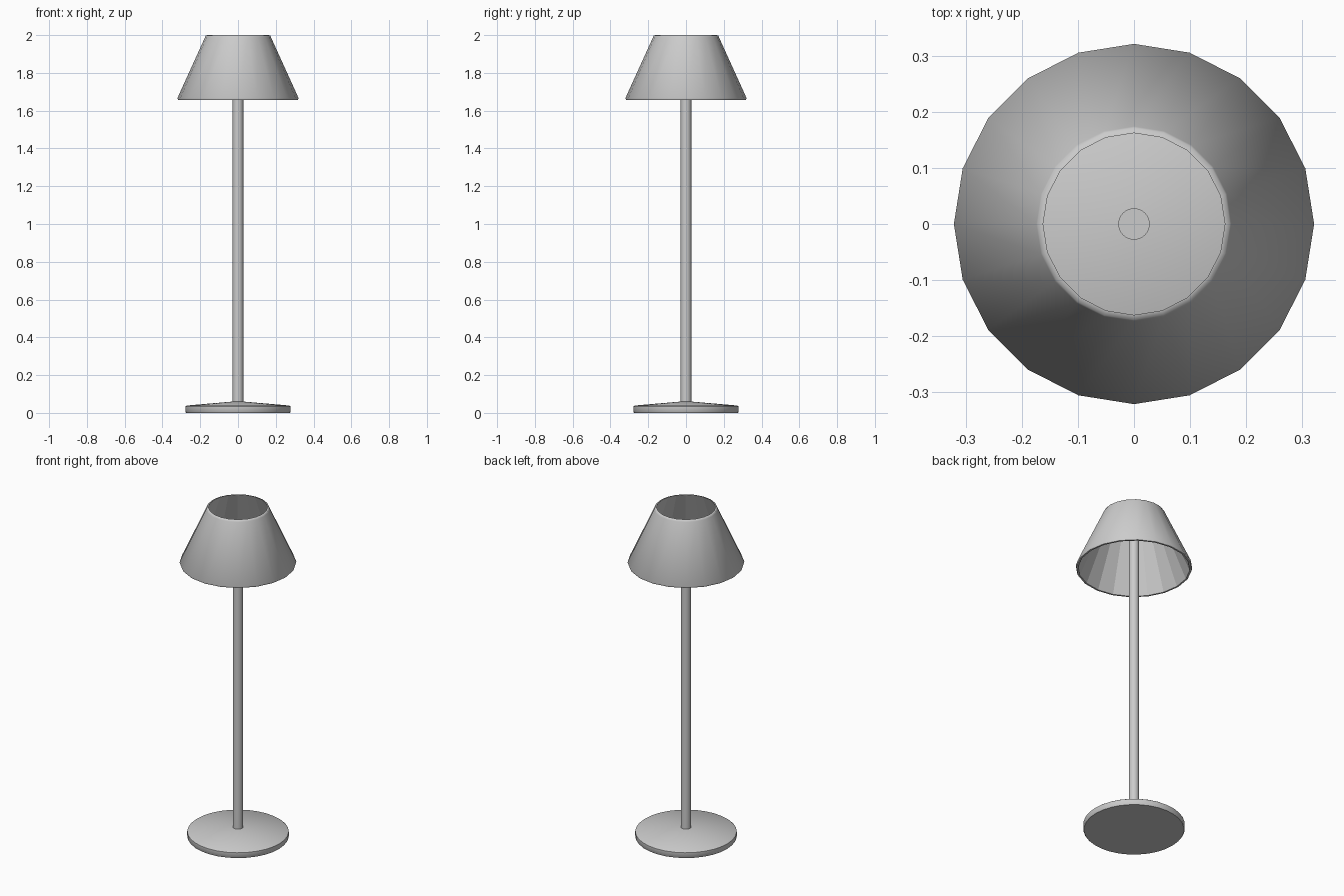
import bpy, bmesh, math

if "Cube" in bpy.data.objects:
    bpy.data.objects.remove(bpy.data.objects["Cube"])


def lathe(name, profile, sides, closed=False, smooth=None):
    """Spin (radius, z) points about z; radius 0 becomes a single pole vertex."""
    bm = bmesh.new()
    rings = []
    for r, z in profile:
        if r == 0:
            rings.append([bm.verts.new((0, 0, z))] * sides)
        else:
            rings.append([bm.verts.new((r * math.cos(2 * math.pi * i / sides),
                                        r * math.sin(2 * math.pi * i / sides), z))
                          for i in range(sides)])
    count = len(rings)
    for k in range(count if closed else count - 1):
        a, b = rings[k], rings[(k + 1) % count]
        for i in range(sides):
            j = (i + 1) % sides
            quad = list(dict.fromkeys((a[i], a[j], b[j], b[i])))
            face = bm.faces.new(quad)
            face.smooth = smooth is None or k in smooth
    bmesh.ops.recalc_face_normals(bm, faces=bm.faces)
    mesh = bpy.data.meshes.new(name)
    bm.to_mesh(mesh)
    bm.free()
    obj = bpy.data.objects.new(name, mesh)
    bpy.context.collection.objects.link(obj)
    return obj


def smooth_by_angle(obj, degrees):
    bpy.ops.object.select_all(action='DESELECT')
    obj.select_set(True)
    bpy.context.view_layer.objects.active = obj
    bpy.ops.object.shade_smooth_by_angle(angle=math.radians(degrees))


# Weighted disc base with a shallow cone top
base = lathe("base", [(0, 0), (0.275, 0), (0.279, 0.005), (0.279, 0.034),
                      (0.272, 0.039), (0.028, 0.06), (0, 0.06)], 32)
smooth_by_angle(base, 50)

# Straight pole ending inside the shade
pole = lathe("pole", [(0, 0.05), (0.028, 0.05), (0.028, 1.84), (0, 1.84)], 24)
smooth_by_angle(pole, 40)

# Open 20-sided shade: smooth outside with softened rims, faceted inside
lathe("shade", [(0.307, 1.657), (0.317, 1.657), (0.321, 1.666),
                (0.174, 1.99), (0.171, 1.998), (0.162, 2.0)],
      20, closed=True, smooth=(1, 2, 3, 4))
